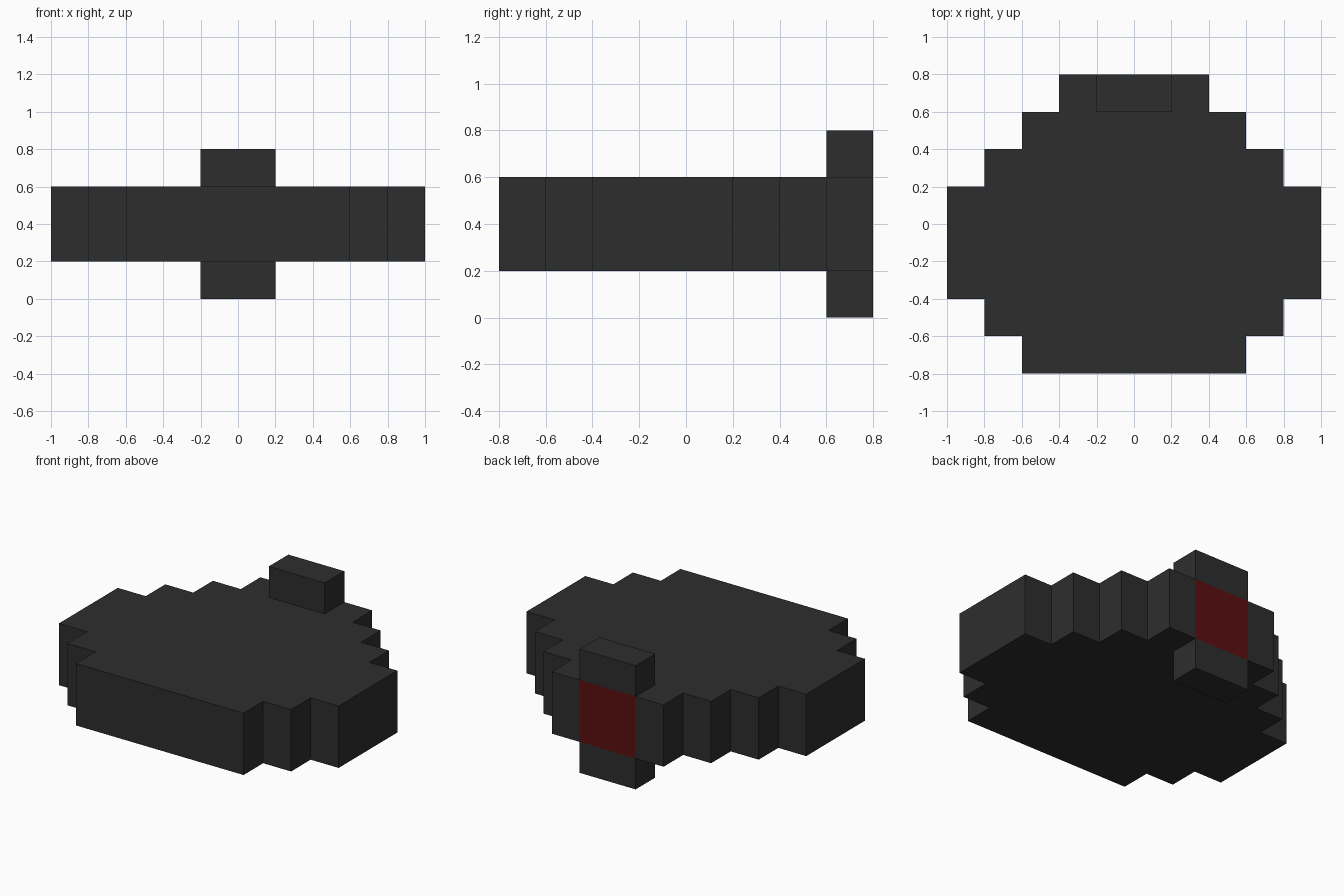
import bpy
import bmesh

old = bpy.data.objects.get("Cube")
if old:
    bpy.data.objects.remove(old, do_unlink=True)


def material(name, rgb):
    m = bpy.data.materials.new(name)
    m.use_nodes = True
    m.diffuse_color = (*rgb, 1)
    bsdf = next(n for n in m.node_tree.nodes if n.type == 'BSDF_PRINCIPLED')
    bsdf.inputs["Base Color"].default_value = (*rgb, 1)
    return m


charcoal = material("charcoal", (0.027, 0.027, 0.027))
dark_red = material("dark_red", (0.105, 0.0045, 0.005))


def extrude_outline(name, outline, z0, z1, mats):
    """Turn a counter-clockwise plan outline into a flat-sided solid."""
    bm = bmesh.new()
    base = bm.faces.new([bm.verts.new((x, y, z0)) for x, y in outline])
    top = bmesh.ops.extrude_face_region(bm, geom=[base], use_keep_orig=True)
    verts = [g for g in top["geom"] if isinstance(g, bmesh.types.BMVert)]
    bmesh.ops.translate(bm, vec=(0, 0, z1 - z0), verts=verts)
    bmesh.ops.recalc_face_normals(bm, faces=bm.faces)
    me = bpy.data.meshes.new(name)
    bm.to_mesh(me)
    bm.free()
    for m in mats:
        me.materials.append(m)
    ob = bpy.data.objects.new(name, me)
    bpy.context.collection.objects.link(ob)
    return ob


# Stepped body: left half of the plan from front to back, then mirrored
half = [(0.6, -0.8), (0.6, -0.6), (0.8, -0.6), (0.8, -0.4), (1.0, -0.4),
        (1.0, 0.2), (0.8, 0.2), (0.8, 0.4), (0.6, 0.4), (0.6, 0.6),
        (0.4, 0.6), (0.4, 0.8), (0.2, 0.8)]
outline = half + [(-x, y) for x, y in reversed(half)]
body = extrude_outline("body", outline, 0.2, 0.6, [charcoal, dark_red])

# Red panel: the middle face of the rear wall
for f in body.data.polygons:
    if f.normal.y > 0.9 and f.center.y > 0.75 and abs(f.center.x) < 0.1:
        f.material_index = 1

# Tail fins above and below the rear edge
fin = [(-0.2, 0.6), (0.2, 0.6), (0.2, 0.8), (-0.2, 0.8)]
extrude_outline("upper_tail_fin", fin, 0.6, 0.8, [charcoal])
extrude_outline("lower_tail_fin", fin, 0.0, 0.2, [charcoal])
